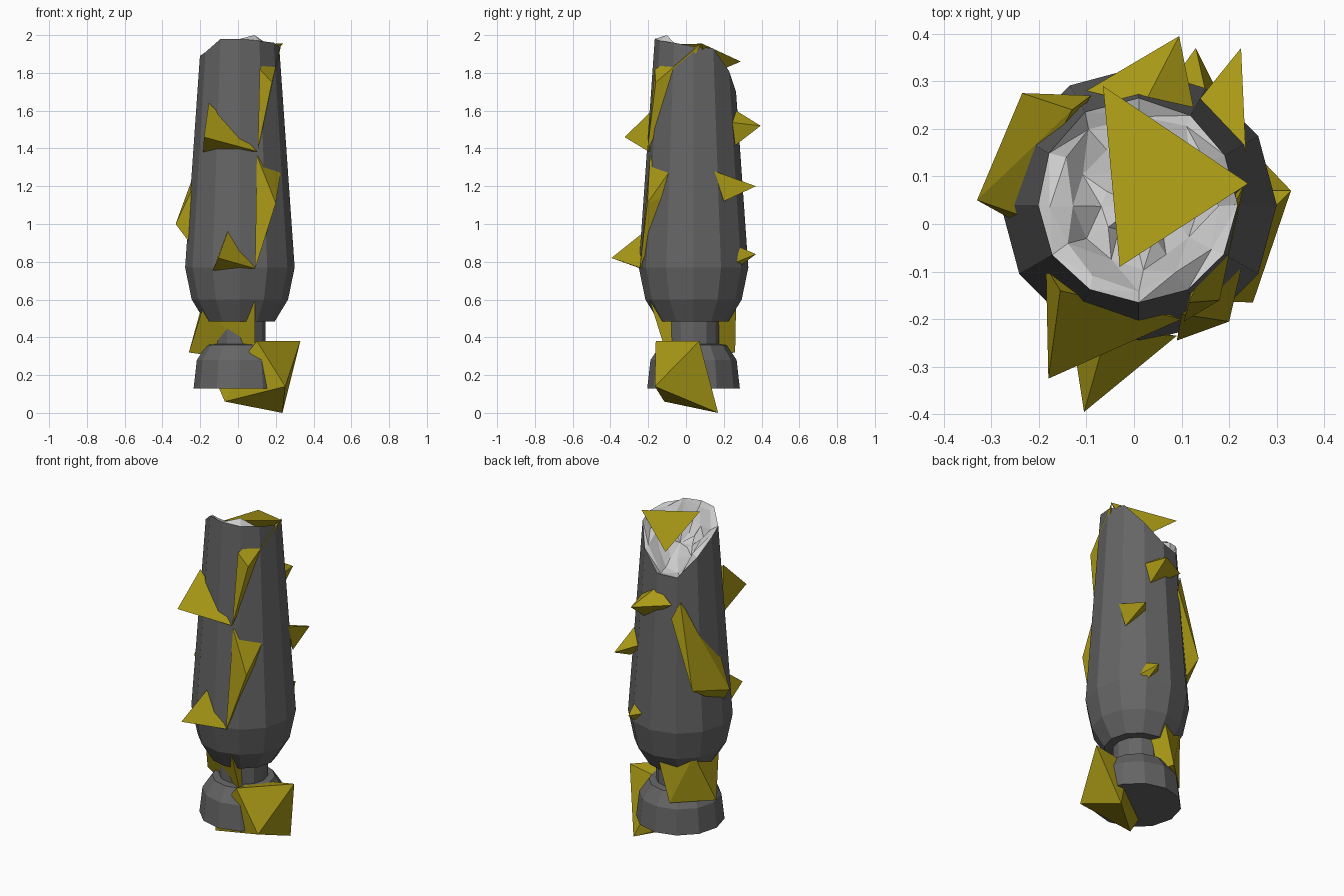
import bpy, bmesh, math, random

if "Cube" in bpy.data.objects:
    bpy.data.objects.remove(bpy.data.objects["Cube"])

random.seed(4)
CX, CY, SIDES = 0.01, 0.04, 12


def material(name, rgb):
    m = bpy.data.materials.new(name)
    m.diffuse_color = (*rgb, 1)
    m.use_nodes = True
    m.node_tree.nodes["Principled BSDF"].inputs["Base Color"].default_value = m.diffuse_color
    return m


STONE = material("dark_stone", (0.13, 0.13, 0.13))
BREAK = material("fresh_break", (0.6, 0.6, 0.6))
CRYSTAL = material("yellow_crystal", (0.4, 0.32, 0.008))


def finish(name, bm, mat):
    bmesh.ops.recalc_face_normals(bm, faces=bm.faces)
    me = bpy.data.meshes.new(name)
    bm.to_mesh(me)
    bm.free()
    me.materials.append(mat)
    ob = bpy.data.objects.new(name, me)
    bpy.context.collection.objects.link(ob)
    return ob


def ring(bm, radius, heights):
    verts = []
    for i in range(SIDES):
        a = math.tau * i / SIDES
        verts.append(bm.verts.new((CX + radius * math.cos(a), CY + radius * math.sin(a), heights[i])))
    return verts


def bridge(bm, lower, upper):
    for i in range(SIDES):
        j = (i + 1) % SIDES
        bm.faces.new((lower[i], lower[j], upper[j], upper[i]))


def crystal(name, *points):
    bm = bmesh.new()
    for p in points:
        bm.verts.new(p)
    hull = bmesh.ops.convex_hull(bm, input=bm.verts[:])
    loose = [v for v in bm.verts if not v.link_faces]
    bmesh.ops.delete(bm, geom=loose, context='VERTS')
    return finish(name, bm, CRYSTAL)


# Turned column with a slanted, broken upper rim
rim_z = [1.94, 1.93, 1.81, 1.70, 1.69, 1.80, 1.89, 1.91, 1.98, 1.98, 1.97, 1.96]
profile = [(0.245, 0.13), (0.228, 0.28), (0.175, 0.36), (0.135, 0.365), (0.135, 0.485),
           (0.185, 0.485), (0.255, 0.6), (0.29, 0.77)]


def body_radius(z):
    return 0.29 - 0.07 * (z - 0.77)


bm = bmesh.new()
rings = [ring(bm, r, [z] * SIDES) for r, z in profile]
rim = ring(bm, 1, rim_z)
for v in rim:
    r = body_radius(v.co.z)
    v.co.x, v.co.y = CX + (v.co.x - CX) * r, CY + (v.co.y - CY) * r
rim_co = [v.co.copy() for v in rim]
rings.append(rim)
for a, b in zip(rings, rings[1:]):
    bridge(bm, a, b)
bm.faces.new(rings[0])
finish("stone_column", bm, STONE)

# Rough fracture surface closing the top
bm = bmesh.new()
prev = [bm.verts.new(c) for c in rim_co]
for s, drop in ((0.85, 0.02), (0.62, 0.05), (0.33, 0.06)):
    cur = []
    for c in rim_co:
        x, y = (c.x - CX) * s, (c.y - CY) * s
        z = 1.86 + (c.z - 1.86) * s - drop + random.uniform(-0.03, 0.03)
        cur.append(bm.verts.new((CX + x + random.uniform(-.012, .012),
                                 CY + y + random.uniform(-.012, .012), z)))
    if s == 0.85:
        cur[10].co.z = 2.0
    bridge(bm, prev, cur)
    prev = cur
mid = bm.verts.new((CX, CY, 1.8))
for i in range(SIDES):
    bm.faces.new((prev[i], prev[(i + 1) % SIDES], mid))
bmesh.ops.triangulate(bm, faces=bm.faces[:])
finish("broken_top", bm, BREAK)

# Small spikes around the body: tip first, then the base corners
crystal("front_upper_spike", (-0.18, -0.325, 1.46), (-0.155, -0.14, 1.64),
        (-0.185, -0.09, 1.375), (0.1, -0.2, 1.385))
crystal("front_lower_spike", (-0.105, -0.395, 0.82), (-0.055, -0.22, 0.96),
        (-0.135, -0.2, 0.75), (0.09, -0.235, 0.765))
crystal("back_upper_spike", (0.095, 0.395, 1.52), (0.02, 0.25, 1.61),
        (-0.1, 0.28, 1.54), (0.1, 0.24, 1.4), (0.13, 0.22, 1.54))
crystal("back_middle_spike", (0.225, 0.37, 1.2), (0.235, 0.15, 1.28),
        (0.23, 0.2, 1.12), (0.12, 0.24, 1.23))
crystal("back_lower_spike", (0.13, 0.37, 0.84), (0.15, 0.28, 0.88),
        (0.18, 0.27, 0.8), (0.08, 0.3, 0.84), (0.14, 0.29, 0.78))

# Long shards running along the sides
crystal("left_shard", (-0.13, 0.24, 1.55), (-0.245, 0.02, 1.18), (-0.33, 0.05, 1.0),
        (-0.235, 0.275, 1.05), (-0.24, 0.0, 0.88), (-0.09, 0.27, 1.45))
crystal("right_upper_shard", (0.115, -0.165, 1.82), (0.18, -0.16, 1.75),
        (0.23, 0.08, 1.955), (0.105, -0.205, 1.39), (0.15, 0.0, 1.8))
crystal("right_lower_shard", (0.1, -0.19, 1.36), (0.24, -0.03, 1.36), (0.2, -0.205, 1.11),
        (0.09, -0.245, 0.76), (0.2, -0.1, 1.15))

# Large shards at the top, neck and base
crystal("top_shard", (-0.065, 0.29, 1.86), (0.24, 0.085, 1.955), (-0.03, -0.09, 1.95),
        (0.06, 0.1, 1.78))
crystal("neck_shard", (-0.18, -0.06, 0.575), (-0.18, 0.18, 0.61), (0.0, 0.265, 0.57),
        (0.09, -0.19, 0.59), (-0.26, 0.08, 0.32), (-0.07, 0.26, 0.32), (0.09, -0.09, 0.27))
crystal("base_shard", (0.33, 0.07, 0.38), (0.1, -0.16, 0.38), (0.25, -0.165, 0.14),
        (0.235, 0.17, 0.0), (-0.07, -0.115, 0.06), (-0.1, -0.08, 0.13), (0.1, 0.07, 0.34))
